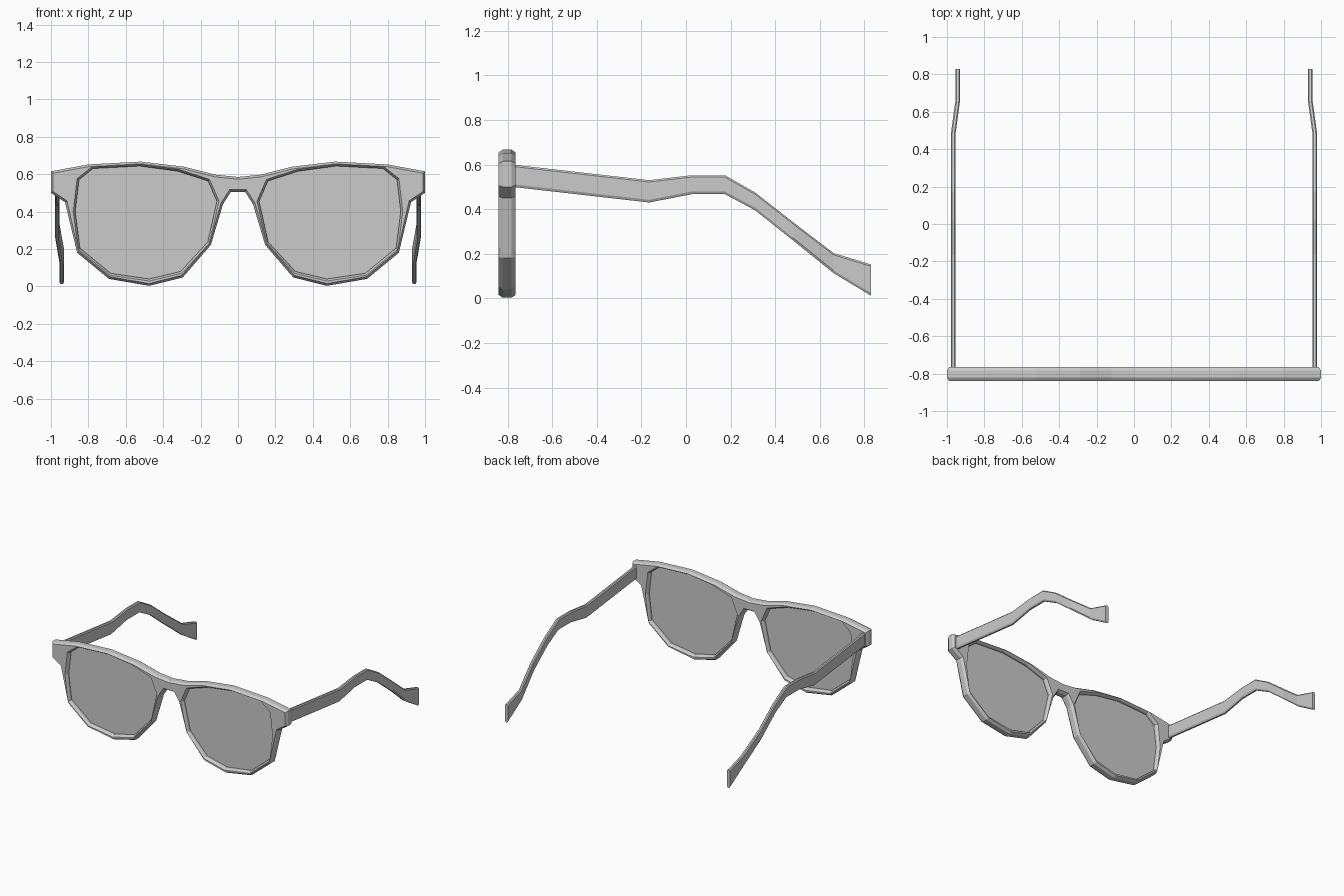
import bpy, bmesh
from mathutils import Vector

if "Cube" in bpy.data.objects:
    bpy.data.objects.remove(bpy.data.objects["Cube"])


def finish(name, bm):
    bmesh.ops.recalc_face_normals(bm, faces=bm.faces)
    me = bpy.data.meshes.new(name)
    bm.to_mesh(me)
    bm.free()
    ob = bpy.data.objects.new(name, me)
    bpy.context.collection.objects.link(ob)
    return ob


def inset(pts, d):
    """Mitred inward offset of a closed outline (negative d grows it)."""
    n = len(pts)
    area = sum(pts[i][0] * pts[(i + 1) % n][1] - pts[(i + 1) % n][0] * pts[i][1] for i in range(n))
    s = 1 if area > 0 else -1
    out = []
    for i in range(n):
        a, b, c = (Vector(pts[(i + k) % n]) for k in (-1, 0, 1))
        e, f = (b - a).normalized(), (c - b).normalized()
        n1, n2 = Vector((-e.y, e.x)) * s, Vector((-f.y, f.x)) * s
        out.append(tuple(b + (n1 + n2) * (d / (1 + n1.dot(n2)))))
    return out


def flip(pts):
    return [(-x, z) for x, z in pts]


def strip(bm, rings):
    """Quads between successive closed rings."""
    n = len(rings[0])
    for r, q in zip(rings, rings[1:]):
        for i in range(n):
            j = (i + 1) % n
            bm.faces.new((r[i], r[j], q[j], q[i]))


# Half outlines in the front plane (x, z)
outer_half = [(.12, .597), (.29, .64), (.52, .667), (.80, .652), (1, .615), (1, .50),
              (.925, .45), (.86, .18), (.69, .04), (.475, .003), (.295, .048),
              (.145, .222), (.08, .44), (.038, .505)]
outer = [(0, .585)] + outer_half + flip(outer_half[::-1])
hole = [(.87, .40), (.85, .57), (.775, .63), (.525, .643), (.32, .615), (.16, .563),
        (.113, .455), (.162, .237), (.307, .08), (.475, .04), (.68, .07), (.845, .205)]

FRONT, BACK, CH = -.84, -.765, .018

# Front frame: chamfered outline with two chamfered lens openings
bm = bmesh.new()
caps = {FRONT: [], BACK: []}
for loop, d in ((outer, .012), (hole, -.011), (flip(hole), -.011)):
    cap = inset(loop, d)
    rings = [[bm.verts.new((x, y, z)) for x, z in pts] for pts, y in
             ((cap, FRONT), (loop, FRONT + CH), (loop, BACK - CH), (cap, BACK))]
    strip(bm, rings)
    for y, r in ((FRONT, rings[0]), (BACK, rings[-1])):
        caps[y] += [bm.edges.get((r[i - 1], r[i])) for i in range(len(r))]
for edges in caps.values():
    bmesh.ops.triangle_fill(bm, edges=edges, use_beauty=True)
bmesh.ops.dissolve_limit(bm, angle_limit=.01, verts=[], edges=bm.edges[:])
finish("front_frame", bm)

# Temple side profile: y, top z, bottom z, centre x
temple = [(-.78, .60, .50, .967), (-.165, .53, .43, .967), (.025, .552, .467, .967),
          (.175, .552, .467, .967), (.31, .475, .395, .967), (.48, .342, .26, .967),
          (.662, .203, .113, .942), (.83, .152, .012, .942)]

for side, sign in (("right", 1), ("left", -1)):
    # Lens
    bm = bmesh.new()
    pts = [(sign * x, z) for x, z in inset(hole, -.005)]
    rings = [[bm.verts.new((x, y, z)) for x, z in pts] for y in (-.808, -.798)]
    strip(bm, rings)
    for r in rings:
        bm.faces.new(r)
    finish(side + "_lens", bm)

    # Temple arm with chamfered edges
    bm = bmesh.new()
    rings = []
    for y, t, b, x in temple:
        section = [(-.006, t), (.006, t), (.0125, t - .008), (.0125, b + .012),
                   (.006, b), (-.006, b), (-.0125, b + .012), (-.0125, t - .008)]
        rings.append([bm.verts.new((sign * (x + dx), y, z)) for dx, z in section])
    strip(bm, rings)
    bm.faces.new(rings[0])
    bm.faces.new(rings[-1])
    finish(side + "_temple", bm)
